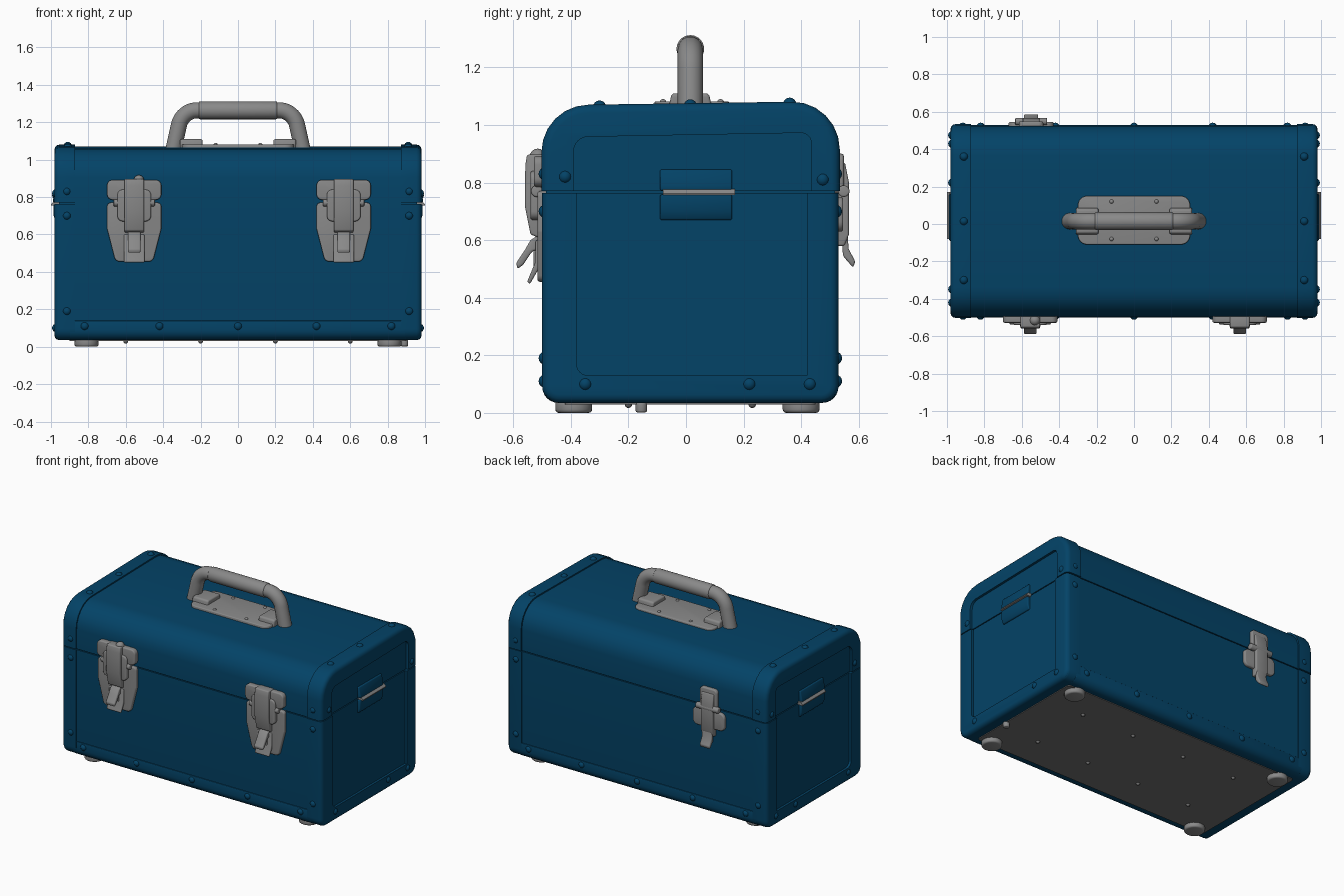
import bpy, bmesh, math
from mathutils import Vector, Matrix

cube = bpy.data.objects.get("Cube")
if cube:
    bpy.data.objects.remove(cube, do_unlink=True)


def material(name, rgb):
    m = bpy.data.materials.new(name)
    m.use_nodes = True
    m.diffuse_color = (*rgb, 1)
    m.node_tree.nodes["Principled BSDF"].inputs["Base Color"].default_value = (*rgb, 1)
    return m


BLUE = material("blue_paint", (0.001, 0.056, 0.136))
STEEL = material("grey_steel", (0.25, 0.25, 0.25))
DARK = material("dark_underside", (0.16, 0.16, 0.16))
MID = 0.015  # centre of the case in y


def smooth(ob):
    bpy.ops.object.select_all(action='DESELECT')
    ob.select_set(True)
    bpy.context.view_layer.objects.active = ob
    bpy.ops.object.shade_smooth_by_angle(angle=math.radians(35))


def finish(name, bm, mat):
    bmesh.ops.recalc_face_normals(bm, faces=bm.faces)
    me = bpy.data.meshes.new(name)
    bm.to_mesh(me)
    bm.free()
    me.materials.append(mat)
    ob = bpy.data.objects.new(name, me)
    bpy.context.collection.objects.link(ob)
    smooth(ob)
    return ob


def fillet(corners, seg=6, closed=True):
    """Round each corner (u, v, radius) of a 2D path."""
    out, n = [], len(corners)
    for i, (u, v, *rest) in enumerate(corners):
        c, r = Vector((u, v)), rest[0] if rest else 0
        if not r or (not closed and i in (0, n - 1)):
            out.append(c)
            continue
        a = (Vector(corners[i - 1][:2]) - c).normalized()
        b = (Vector(corners[(i + 1) % n][:2]) - c).normalized()
        half = a.angle(b) / 2
        centre = c + (a + b).normalized() * r / math.sin(half)
        v1, v2 = (c + d * r / math.tan(half) - centre for d in (a, b))
        t = v1.angle(v2)
        for k in range(seg + 1):
            s = k / seg
            out.append(centre + (v1 * math.sin((1 - s) * t) + v2 * math.sin(s * t)) / math.sin(t))
    return out


def rect(u0, u1, v0, v1, r=0.0):
    return [(u0, v0, r), (u1, v0, r), (u1, v1, r), (u0, v1, r)]


def prism(name, corners, axis, lo, hi, mat, bevel=0.0, keep=lambda co: True):
    """Extrude a rounded outline along an axis and bevel its sharp edges."""
    outline = fillet(corners)
    place = {'x': lambda p, w: (w, p.x, p.y),
             'y': lambda p, w: (p.x, w, p.y),
             'z': lambda p, w: (p.x, p.y, w)}[axis]
    bm = bmesh.new()
    a, b = ([bm.verts.new(place(p, w)) for p in outline] for w in (lo, hi))
    bm.faces.new(a)
    bm.faces.new(b)
    for i in range(len(a)):
        bm.faces.new((a[i - 1], a[i], b[i], b[i - 1]))
    bmesh.ops.recalc_face_normals(bm, faces=bm.faces)
    if bevel:
        edges = [e for e in bm.edges if e.calc_face_angle(0) > 0.6
                 and all(keep(v.co) for v in e.verts)]
        bmesh.ops.bevel(bm, geom=edges, offset=bevel, segments=3, profile=0.5,
                        affect='EDGES', clamp_overlap=True)
    return finish(name, bm, mat)


def balls(name, points, r, mat):
    bm = bmesh.new()
    for p in points:
        bmesh.ops.create_uvsphere(bm, u_segments=12, v_segments=8, radius=r,
                                  matrix=Matrix.Translation(p))
    return finish(name, bm, mat)


def cylinder(name, centre, r, length, axis, mat, bevel=0.0):
    bm = bmesh.new()
    turn = Matrix.Rotation(math.pi / 2, 4, 'Y') if axis == 'x' else Matrix()
    bmesh.ops.create_cone(bm, cap_ends=True, segments=24, radius1=r, radius2=r, depth=length,
                          matrix=Matrix.Translation(centre) @ turn)
    if bevel:
        rim = [e for e in bm.edges if e.calc_face_angle(0) > 1]
        bmesh.ops.bevel(bm, geom=rim, offset=bevel, segments=3, profile=0.5, affect='EDGES')
    return finish(name, bm, mat)


# Main shells and the liner inside the seam
prism("body_shell", [(-.495, .764), (-.495, .04, .05), (.525, .04, .05), (.525, .764)],
      'x', -.966, .966, BLUE)
prism("lid_shell", [(-.495, .77), (-.495, 1.06, .16), (.525, 1.073, .16), (.525, .77)],
      'x', -.966, .966, BLUE)
prism("seam_liner", rect(-.487, .517, .7, .82), 'x', -.958, .958, BLUE)
prism("bottom_rail", [(-.499, .14), (-.499, .035, .055), (.529, .035, .055), (.529, .14)],
      'x', -.9, .9, BLUE, .004)


# End frames around recessed panels, and end pulls
def outer_end(co):
    return abs(co.x) > .97 and (co.z < .1 or co.z > 1 or abs(co.y - MID) > .45)


for side, label in ((-1, "right"), (1, "left")):
    lo, hi = sorted((side * .872, side * .982))
    prism(label + "_body_frame",
          [(-.5, .764), (-.5, .035, .06), (.53, .035, .06), (.53, .764),
           (.42, .764), (.42, .13), (-.38, .13, .04), (-.38, .764)],
          'x', lo, hi, BLUE, .028, outer_end)
    prism(label + "_lid_frame",
          [(-.502, .77), (-.502, 1.068, .165), (.534, 1.083, .165), (.534, .77),
           (.435, .77), (.435, .973, .035), (-.39, .958, .05), (-.39, .77)],
          'x', lo, hi, BLUE, .028, outer_end)
    prism(label + "_pull_upper", [(side * x, z) for x, z in
          ((.95, .845), (.976, .845), (.988, .79), (.988, .772), (.95, .772))],
          'y', -.09, .16, BLUE, .006)
    prism(label + "_pull_lower", [(side * x, z) for x, z in
          ((.95, .758), (.988, .758), (.986, .70), (.974, .67), (.95, .67))],
          'y', -.09, .16, BLUE, .006)
    prism(label + "_pull_edge", [(side * x, z) for x, z in
          ((.95, .756), (1.0, .756), (1.0, .762), (.986, .777), (.95, .777))],
          'y', -.08, .17, STEEL)

# Painted rivets on every side
rivets = []
for sx in (-1, 1):
    for y in (-.489, .519):
        rivets += [(sx * .915, y, z) for z in (.19, .70, .83)]
        rivets += [(sx * x, y, .11) for x in (.42, .82)]
    rivets += [(sx * .91, y, z) for y, z in ((-.3, 1.062), (MID, 1.066), (.36, 1.072))]
    rivets += [(sx * .971, y, z) for y, z in
               ((-.35, .10), (.22, .10), (.43, .10), (-.42, .82), (.475, .81))]
rivets += [(0, y, .11) for y in (-.489, .519)]
balls("painted_rivets", rivets, .023, BLUE)

# Underside, feet and small studs
prism("bottom_plate", rect(-.9, .9, -.42, .45, .02), 'z', .03, .06, DARK)
balls("bottom_rivets", [(x, y, .03) for x in (-.6, -.2, .2, .6) for y in (-.2, .23)], .013, DARK)
for x in (-.81, .81):
    for y in (-.39, .40):
        cylinder("foot", (x, y, .022), .064, .044, 'z', STEEL, .012)
cylinder("bottom_stud", (.89, -.155, .02), .02, .036, 'z', STEEL, .006)

# Carrying handle with its grip and base plate
prism("handle_plate", rect(-.3, .3, -.11, .15, .05), 'z', 1.04, 1.082, STEEL, .006)
curve = bpy.data.curves.new("handle_bow", 'CURVE')
curve.dimensions = '3D'
curve.bevel_depth = .044
curve.bevel_resolution = 5
curve.use_fill_caps = True
path = fillet([(-.346, 1.05), (-.298, 1.264, .1), (.298, 1.264, .1), (.346, 1.05)], 10, False)
spline = curve.splines.new('POLY')
spline.points.add(len(path) - 1)
for point, p in zip(spline.points, path):
    point.co = (p.x, MID, p.y, 1)
curve.materials.append(STEEL)
bow = bpy.data.objects.new("handle_bow", curve)
bpy.context.collection.objects.link(bow)
bpy.ops.object.select_all(action='DESELECT')
bow.select_set(True)
bpy.context.view_layer.objects.active = bow
bpy.ops.object.convert(target='MESH')
smooth(bpy.context.view_layer.objects.active)
cylinder("handle_grip", (0, MID, 1.264), .048, .42, 'x', STEEL, .008)
for s in (-1, 1):
    lo, hi = sorted((s * .19, s * .31))
    prism("handle_lug", [(-.06, 1.06), (-.05, 1.11, .015), (.08, 1.11, .015), (.09, 1.06)],
          'x', lo, hi, STEEL, .01)
    balls("plate_rivets", [(s * .12, y, 1.078) for y in (-.08, .12)], .012, STEEL)


# Latches: outlines in (x, z), side profiles in (depth, z)
def latch(cx, base, out, plates, profiles, pin_half):
    for name, depth, corners in plates:
        lo, hi = sorted((base - out * .02, base + out * depth))
        prism(name, [(cx + u, z, r) for u, z, r in corners], 'y', lo, hi, STEEL, .008)
    for name, half, corners in profiles:
        prism(name, [(base + out * d, z) for d, z in corners], 'x', cx - half, cx + half,
              STEEL, .007)
    cylinder("latch_pin", (cx, base + out * .018, .77), .02, pin_half * 2, 'x', STEEL, .006)


front_plates = [
    ("latch_keeper", .028, rect(-.145, .145, .785, .892, .03)),
    ("latch_back", .016, [(-.145, .77, .02), (-.145, .63, .03), (-.1, .455, .03),
                          (.1, .455, .03), (.145, .63, .03), (.145, .77, .02)]),
    ("latch_bridge", .04, rect(-.09, .09, .67, .84, .03)),
    ("latch_loop", .03, rect(-.025, .025, .5, .58, .024))]
front_profiles = [
    ("latch_lever", .052, ((-.01, .897), (.052, .897), (.058, .86), (.06, .72), (.04, .62),
                           (-.01, .60))),
    ("latch_lip", .055, ((-.01, .60), (.022, .60), (.025, .52), (.052, .455), (.042, .447),
                         (.012, .50), (-.01, .50))),
    ("latch_tab", .034, ((.01, .62), (.04, .60), (.06, .565), (.09, .52), (.085, .50),
                         (.065, .515), (.035, .56), (.01, .57)))]
for x in (-.555, .565):
    latch(x, -.5, -1, front_plates, front_profiles, .11)
balls("latch_knob", [(-.53, -.515, .89)], .028, STEEL)

back_plates = [
    ("back_keeper", .018, rect(-.065, .065, .76, .90, .025)),
    ("back_wings", .016, rect(-.12, .12, .63, .75, .035))]
back_profiles = [
    ("back_lever", .045, ((-.01, .87), (.022, .87), (.036, .80), (.036, .62), (.02, .58),
                          (-.01, .58))),
    ("back_tab", .038, ((.01, .64), (.03, .63), (.035, .57), (.058, .525), (.05, .505),
                        (.015, .545)))]
latch(-.55, .53, 1, back_plates, back_profiles, .085)
